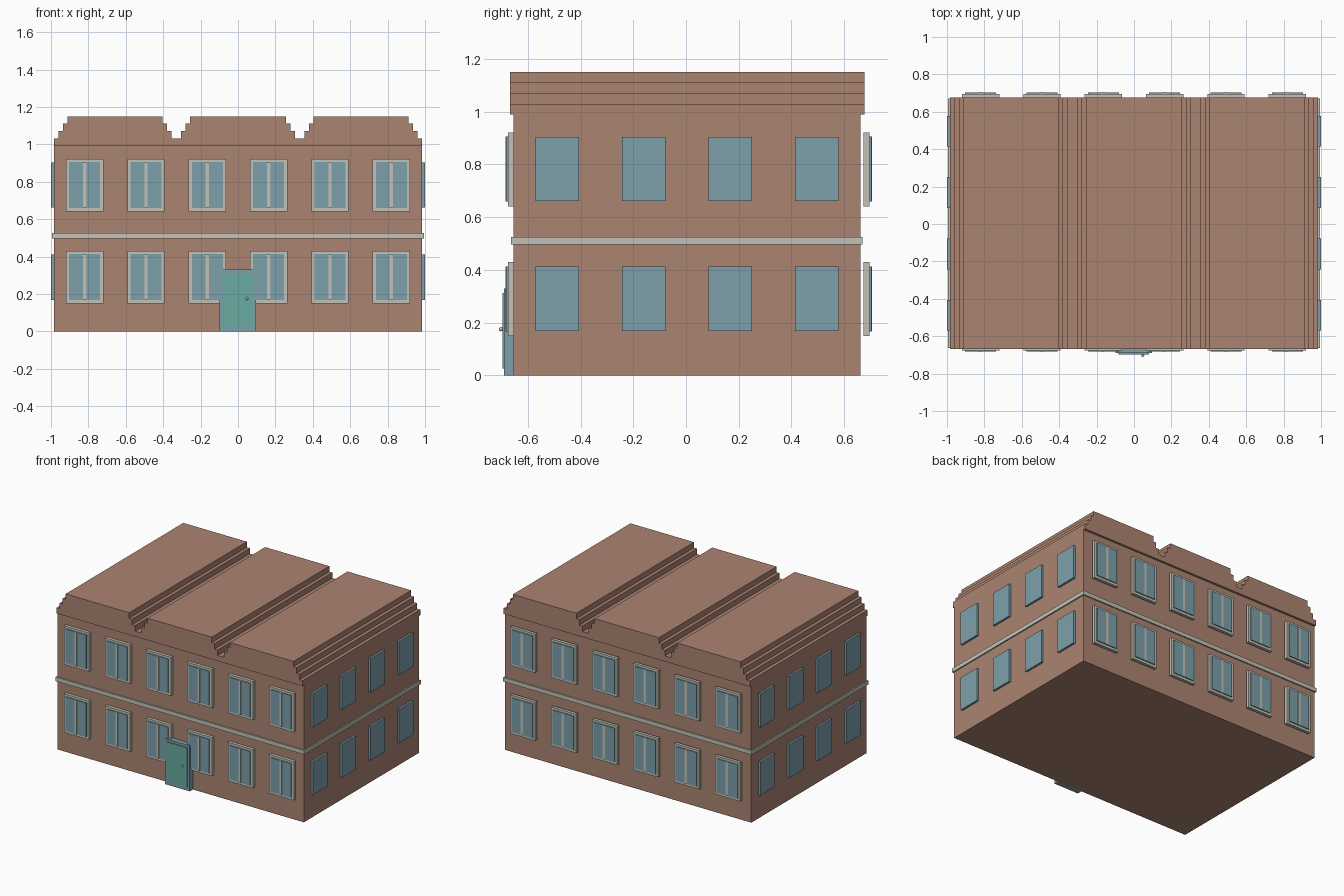
import bpy
import bmesh
from mathutils import Matrix, Vector

cube = bpy.data.objects.get("Cube")
if cube:
    bpy.data.objects.remove(cube, do_unlink=True)


def material(name, rgb):
    m = bpy.data.materials.new(name)
    m.use_nodes = True
    m.diffuse_color = (*rgb, 1)
    m.node_tree.nodes["Principled BSDF"].inputs["Base Color"].default_value = (*rgb, 1)
    return m


brick = material("brick", (0.41, 0.23, 0.165))
glass = material("window_glass", (0.205, 0.35, 0.41))
trim = material("pale_trim", (0.54, 0.54, 0.48))
door_green = material("door_green", (0.14, 0.41, 0.35))


def finish(name, bm, mat):
    bmesh.ops.recalc_face_normals(bm, faces=bm.faces)
    mesh = bpy.data.meshes.new(name)
    bm.to_mesh(mesh)
    bm.free()
    mesh.materials.append(mat)
    obj = bpy.data.objects.new(name, mesh)
    bpy.context.scene.collection.objects.link(obj)
    return obj


def box(name, x, y, z, mat):
    """Box between the (low, high) pairs on each axis."""
    bm = bmesh.new()
    size = [b - a for a, b in (x, y, z)]
    centre = Vector([(a + b) / 2 for a, b in (x, y, z)])
    bmesh.ops.create_cube(bm, size=1, matrix=Matrix.Translation(centre) @ Matrix.Diagonal((*size, 1)))
    return finish(name, bm, mat)


# Walls and the belt course between the storeys
half, front, back = 0.985, -0.654, 0.661
box("walls", (-half, half), (front, back), (0, 0.99), brick)
box("belt_course", (-0.994, 0.994), (-0.664, 0.67), (0.496, 0.525), trim)

# Stepped roof: one profile with three raised blocks, run front to back
base, step, run = 1.03, 0.04, 0.024
profile = [(-half, 0.99), (-half, base)]
for left, right in ((-0.96, -0.355), (-0.305, 0.305), (0.355, 0.96)):
    rise = []
    for i in range(3):
        rise += [(i * run, base + i * step), (i * run, base + (i + 1) * step)]
    profile += [(left + d, z) for d, z in rise]
    profile += [(right - d, z) for d, z in reversed(rise)]
profile += [(half, base), (half, 0.99)]
bm = bmesh.new()
roof_front, roof_back = -0.668, 0.677
face = bm.faces.new([bm.verts.new((x, roof_front, z)) for x, z in profile])
extruded = bmesh.ops.extrude_face_region(bm, geom=[face])
bmesh.ops.translate(bm, vec=(0, roof_back - roof_front, 0),
                    verts=[v for v in extruded["geom"] if isinstance(v, bmesh.types.BMVert)])
finish("stepped_roof", bm, brick)


# Framed windows along the front and the back
def framed_window(label, x, z, inner, out):
    def span(a, b):
        return tuple(sorted((inner + a * out, inner + b * out)))
    box(label + "_frame", (x - 0.1, x + 0.1), span(0, 0.022), (z - 0.14, z + 0.14), trim)
    for side in (-1, 1):
        edges = sorted((x + side * 0.009, x + side * 0.083))
        box(label + "_pane", edges, span(0.02, 0.029), (z - 0.122, z + 0.124), glass)
    box(label + "_mullion", (x - 0.009, x + 0.009), span(0.02, 0.031), (z - 0.122, z + 0.124), trim)


storeys = {"lower": 0.289, "upper": 0.781}
for storey, z in storeys.items():
    for i in range(6):
        x = (i - 2.5) * 0.328
        framed_window(f"{storey}_front_window", x, z, front, -1)
        framed_window(f"{storey}_back_window", x, z, 0.674, 1)

# Plain windows on both ends
for storey, z in storeys.items():
    for i in range(4):
        y = 0.004 + (i - 1.5) * 0.328
        for name, ends in (("left", (0.98, 1.0)), ("right", (-1.0, -0.98))):
            box(f"{storey}_{name}_window", ends, (y - 0.082, y + 0.082), (z - 0.12, z + 0.123), glass)

# Entrance door with surround and knob
box("door_surround", (-0.1, 0.097), (-0.69, front), (0, 0.33), glass)
box("door_leaf", (-0.083, 0.08), (-0.697, -0.68), (0.025, 0.312), door_green)
bm = bmesh.new()
bmesh.ops.create_uvsphere(bm, u_segments=12, v_segments=8, radius=0.008,
                          matrix=Matrix.Translation((0.047, -0.702, 0.175)))
finish("door_knob", bm, trim)
